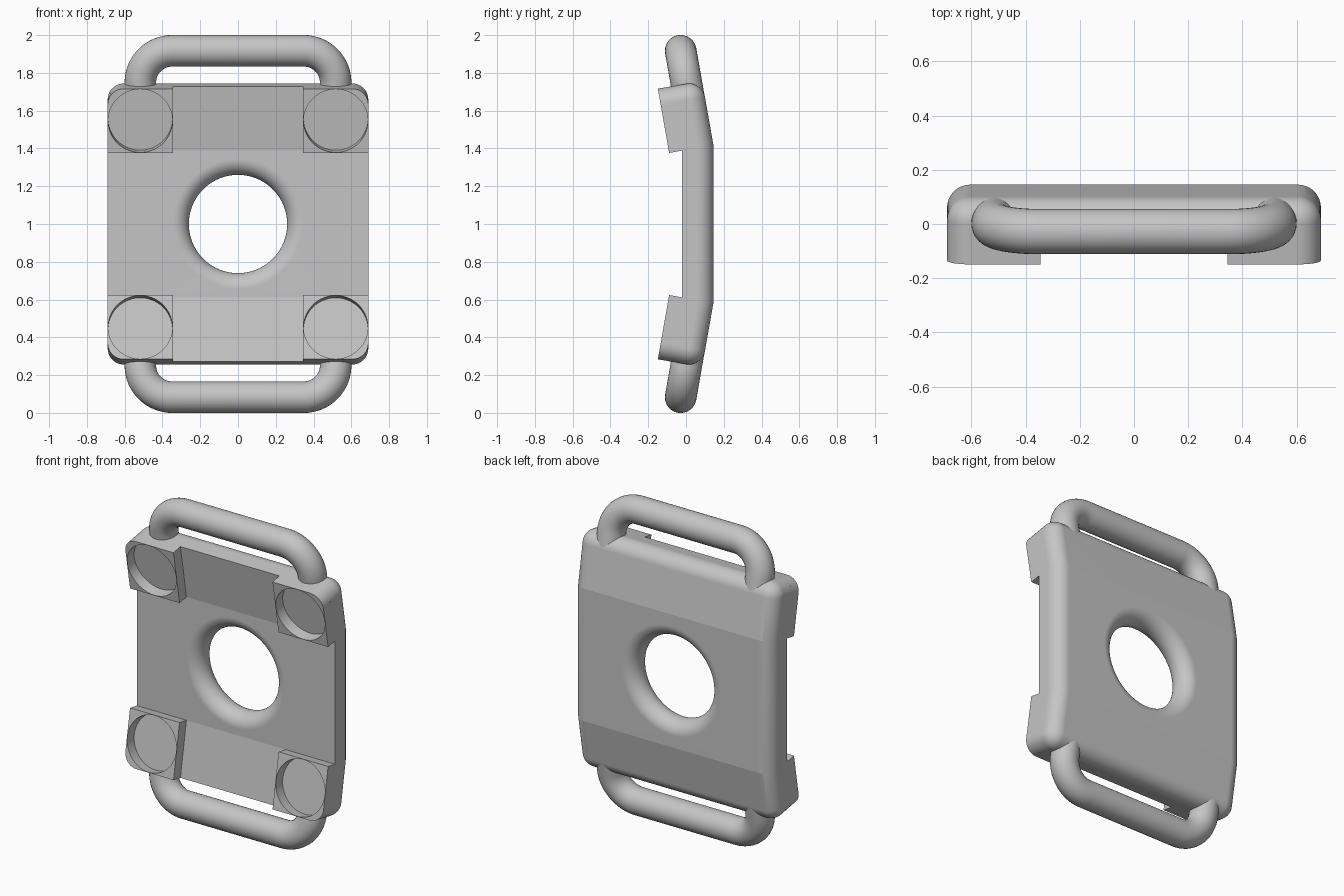
import bpy, bmesh
from math import sin, cos, pi, radians, sqrt
from mathutils import Vector

cube = bpy.data.objects.get("Cube")
if cube:
    bpy.data.objects.remove(cube, do_unlink=True)

TILT = radians(10)
HALF_W, HALF_T, END_LEN, ROUND = 0.69, 0.084, 0.345, 0.085
MID_Y, HINGE, SIDES = 0.0625, 0.403, 96

grey = bpy.data.materials.new("light_grey")
grey.use_nodes = True
grey.diffuse_color = (0.56, 0.56, 0.56, 1)
grey.node_tree.nodes["Principled BSDF"].inputs["Base Color"].default_value = (0.56, 0.56, 0.56, 1)


def place(x, s, n, end):
    """Point on a tilted end: s runs outwards along it, n towards the front."""
    return Vector((x, MID_Y - s * sin(TILT) - n * cos(TILT),
                   1 + end * (HINGE + s * cos(TILT) - n * sin(TILT))))


def make(name, bm):
    bmesh.ops.recalc_face_normals(bm, faces=bm.faces)
    mesh = bpy.data.meshes.new(name)
    bm.to_mesh(mesh)
    bm.free()
    obj = bpy.data.objects.new(name, mesh)
    bpy.context.collection.objects.link(obj)
    mesh.materials.append(grey)
    return obj


def activate(obj):
    bpy.ops.object.select_all(action='DESELECT')
    obj.select_set(True)
    bpy.context.view_layer.objects.active = obj


def smooth(obj, degrees):
    activate(obj)
    bpy.ops.object.shade_smooth_by_angle(angle=radians(degrees))


def add_loop(bm, points):
    return [bm.verts.new(p) for p in points]


def join_loops(bm, a, b):
    for i in range(len(a)):
        j = (i + 1) % len(a)
        bm.faces.new((a[i], a[j], b[j], b[i]))


def circle(radius):
    return [(radius * cos(2 * pi * i / SIDES), radius * sin(2 * pi * i / SIDES))
            for i in range(SIDES)]


# Bent plate: side profile extruded across, back rim and corners rounded
upper = [place(0, 0, HALF_T, 1), place(0, END_LEN, HALF_T, 1),
         place(0, END_LEN, -HALF_T, 1), place(0, 0, -HALF_T, 1)]
profile = upper + [Vector((0, p.y, 2 - p.z)) for p in reversed(upper)]
bm = bmesh.new()
face = bm.faces.new([bm.verts.new((-HALF_W, p.y, p.z)) for p in profile])
ext = bmesh.ops.extrude_face_region(bm, geom=[face])
bmesh.ops.translate(bm, vec=(2 * HALF_W, 0, 0),
                    verts=[g for g in ext["geom"] if isinstance(g, bmesh.types.BMVert)])
bmesh.ops.recalc_face_normals(bm, faces=bm.faces)
rim = [e for e in bm.edges if e.calc_face_angle(0) > 0.5
       and max(v.co.y for v in e.verts) > 0.05]
bmesh.ops.bevel(bm, geom=rim, offset=ROUND, segments=12, profile=0.5,
                affect='EDGES', clamp_overlap=True)

# Central hole with a fully rounded lip, set into the flat middle faces
LIP_TUBE = HALF_T * cos(TILT)
LIP_R = 0.26 + LIP_TUBE
bm.normal_update()
middle = [f for f in bm.faces if abs(f.normal.y) > 0.999 and f.calc_area() > 0.5]
frames = {f.normal.y > 0: list(f.edges) for f in middle}
bmesh.ops.delete(bm, geom=middle, context='FACES_ONLY')
rings = []
for k in range(25):
    a = pi * (k / 24 - 0.5)
    rings.append(add_loop(bm, [(x, MID_Y + LIP_TUBE * sin(a), 1 + z)
                               for x, z in circle(LIP_R - LIP_TUBE * cos(a))]))
for a, b in zip(rings, rings[1:]):
    join_loops(bm, a, b)
for is_back, ring in ((False, rings[0]), (True, rings[-1])):
    border = [bm.edges.get((ring[i - 1], ring[i])) for i in range(SIDES)]
    bmesh.ops.triangle_fill(bm, use_beauty=True, edges=frames[is_back] + border)
plate = make("plate", bm)
smooth(plate, 9)
weighted = plate.modifiers.new("even_shading", 'WEIGHTED_NORMAL')
weighted.keep_sharp = True

# Corner blocks: square rings, one corner rounded, around a round pocket
BLOCK_H, POCKET_R, HALF_B = 0.07, 0.17, END_LEN / 2


def block_outline():
    points = []
    for x, y in circle(1):
        d = HALF_B / max(abs(x), abs(y))
        c = HALF_B - ROUND
        if min(x, y) * d > c:
            along = (x + y) * c
            d = along + sqrt(along ** 2 - 2 * c ** 2 + ROUND ** 2)
        points.append((x * d, y * d))
    return points


for end, end_name in ((1, "upper"), (-1, "lower")):
    for side, side_name in ((1, "left"), (-1, "right")):
        bm = bmesh.new()
        loops = []
        for outline, n in ((block_outline(), 0), (block_outline(), BLOCK_H),
                           (circle(POCKET_R), BLOCK_H), (circle(POCKET_R), 0)):
            loops.append(add_loop(bm, [place(side * (HALF_W - HALF_B + x), HALF_B + y,
                                             HALF_T + n, end) for x, y in outline]))
        for i in range(4):
            join_loops(bm, loops[i - 1], loops[i])
        smooth(make(f"{end_name}_{side_name}_block", bm), 20)

# Strap handles: round bar bent into a U
BAR_R, LEG_X, BEND, TOP_S = 0.0835, 0.517, 0.17, 0.522
half = [(LEG_X, 0.2)]
for i in range(17):
    a = i / 16 * pi / 2
    half.append((LEG_X - BEND + BEND * cos(a), TOP_S - BEND + BEND * sin(a)))
path = half + [(-x, s) for x, s in reversed(half)]
for end, end_name in ((1, "upper"), (-1, "lower")):
    curve = bpy.data.curves.new(f"{end_name}_handle", 'CURVE')
    curve.dimensions = '3D'
    curve.bevel_depth, curve.bevel_resolution = BAR_R, 14
    curve.use_fill_caps = True
    spline = curve.splines.new('POLY')
    spline.points.add(len(path) - 1)
    for point, (x, s) in zip(spline.points, path):
        point.co = (*place(x, s, 0, end), 1)
    handle = bpy.data.objects.new(f"{end_name}_handle", curve)
    bpy.context.collection.objects.link(handle)
    curve.materials.append(grey)
    activate(handle)
    bpy.ops.object.convert(target='MESH')
    smooth(bpy.context.object, 40)
